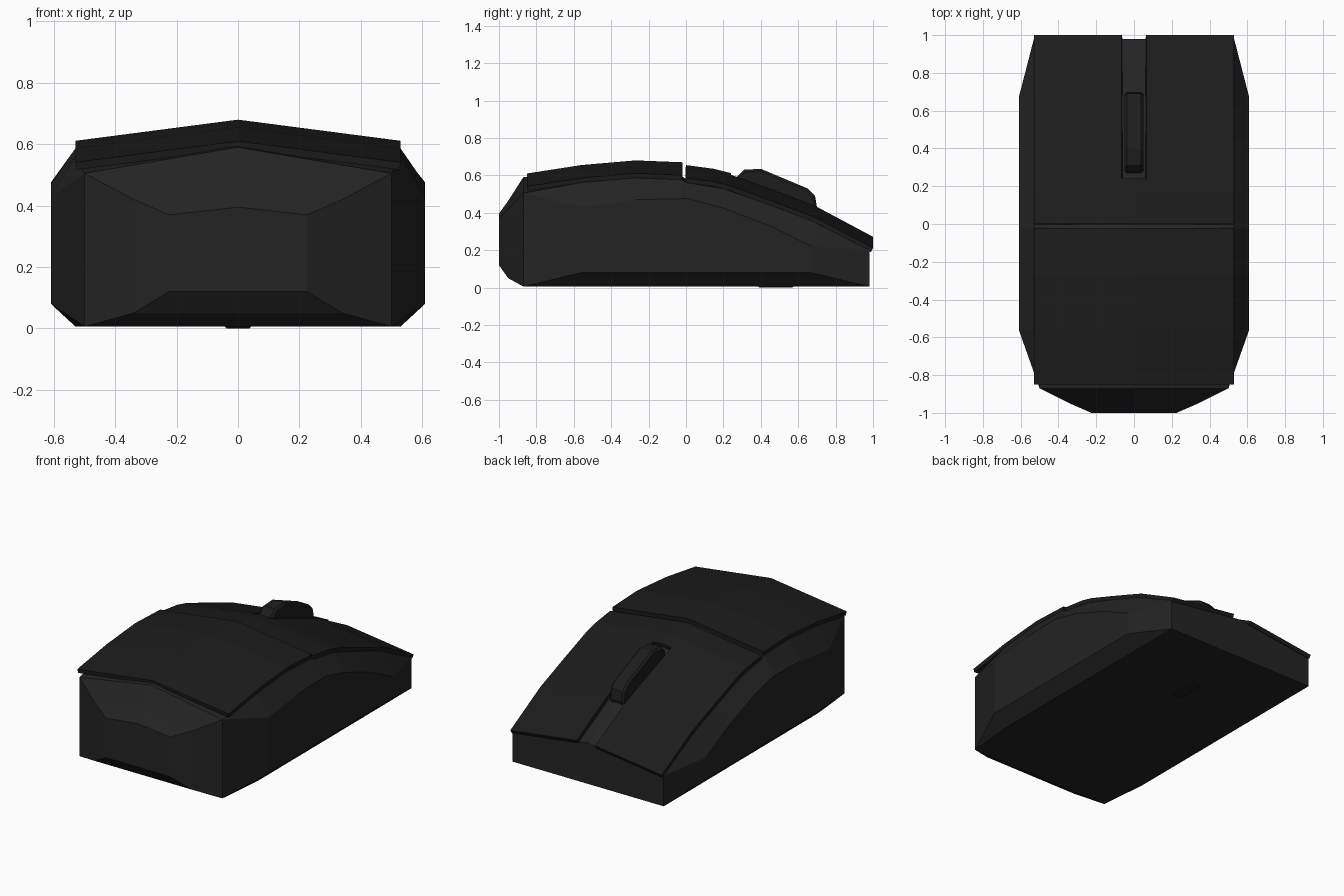
import bpy, bmesh

cube = bpy.data.objects.get("Cube")
if cube:
    bpy.data.objects.remove(cube, do_unlink=True)


def material(name, value):
    m = bpy.data.materials.new(name)
    m.use_nodes = True
    colour = (value, value, value, 1)
    m.diffuse_color = colour
    m.node_tree.nodes["Principled BSDF"].inputs["Base Color"].default_value = colour
    return m


BODY = material("charcoal body", 0.017)
SHELL = material("black shell", 0.0115)
WHEEL = material("black wheel", 0.012)


def finish(bm, name, mat):
    bmesh.ops.remove_doubles(bm, verts=bm.verts, dist=0.0005)
    bmesh.ops.recalc_face_normals(bm, faces=bm.faces)
    mesh = bpy.data.meshes.new(name)
    bm.to_mesh(mesh)
    bm.free()
    mesh.materials.append(mat)
    obj = bpy.data.objects.new(name, mesh)
    bpy.context.collection.objects.link(obj)
    return obj


# Ridge line of the roof, as (y, z); the roof slopes down to both sides
PALM = [(-0.85, 0.61), (-0.56, 0.655), (-0.27, 0.68), (-0.02, 0.67)]
BUTTONS = [(0, 0.655), (0.15, 0.635), (0.24, 0.612), (0.45, 0.535), (0.7, 0.44), (1, 0.28)]
RIDGE = PALM + BUTTONS
EDGE = 0.53
SLOPE = 0.13
THICK = 0.025


def ridge(y):
    for (y0, z0), (y1, z1) in zip(RIDGE, RIDGE[1:]):
        if y <= y1:
            return z0 + (z1 - z0) * (y - y0) / (y1 - y0)
    return RIDGE[-1][1]


# Body: lofted half-sections, mirrored in x
def main_section(y, z_up, groove=0):
    z = ridge(y) - THICK
    return y, [(EDGE, 0.006), (0.61, 0.08), (0.61, z_up),
               (EDGE, z - SLOPE * EDGE), (0, z - groove)]


def end_section(y, w, low, up, centre):
    return y, [(w, low), (w, low), (w, up), (w, up), (0, centre)]


sections = [
    end_section(-1, 0.225, 0.12, 0.37, 0.395),
    end_section(-0.95, 0.34, 0.05, 0.42, 0.465),
    end_section(-0.87, 0.5, 0.006, 0.505, 0.59),
    main_section(-0.56, 0.43),
    main_section(-0.27, 0.47),
    main_section(-0.03, 0.475),
    main_section(-0.02, 0.475, 0.05),
    main_section(0, 0.475, 0.05),
    main_section(0.01, 0.475),
    main_section(0.2, 0.425),
    main_section(0.45, 0.33),
    main_section(0.67, 0.22),
    end_section(0.98, EDGE, 0.006, 0.2, 0.265),
]

bm = bmesh.new()
rings = []
for y, half in sections:
    loop = half + [(-x, z) for x, z in reversed(half[:-1])]
    rings.append([bm.verts.new((x, y, z)) for x, z in loop])
n = len(rings[0])
for a, b in zip(rings, rings[1:]):
    for i in range(n):
        j = (i + 1) % n
        bm.faces.new((a[i], a[j], b[j], b[i]))
bm.faces.new(rings[0])
bm.faces.new(rings[-1])
finish(bm, "mouse_body", BODY)


# Roof shells: sheets on the ridge line with a slot left open for the wheel
def shell(name, line, slot_start):
    bm = bmesh.new()
    xs = [-EDGE, -0.065, 0, 0.065, EDGE]
    rows = [[bm.verts.new((x, y, z - SLOPE * abs(x))) for x in xs] for y, z in line]
    for r in range(len(rows) - 1):
        for c in range(len(xs) - 1):
            if line[r][0] >= slot_start and c in (1, 2):
                continue
            bm.faces.new((rows[r][c], rows[r][c + 1], rows[r + 1][c + 1], rows[r + 1][c]))
    loose = [v for v in bm.verts if not v.link_faces]
    bmesh.ops.delete(bm, geom=loose, context='VERTS')
    obj = finish(bm, name, SHELL)
    if obj.data.polygons[0].normal.z < 0:
        obj.data.flip_normals()
    solid = obj.modifiers.new("thickness", 'SOLIDIFY')
    solid.thickness = THICK
    solid.offset = -1


shell("palm_shell", PALM, 5)
shell("button_shell", BUTTONS, 0.24)

# Scroll wheel: slanted slab running down through the body to the base
profile = [(0.27, 0.59), (0.31, 0.63), (0.4, 0.635), (0.65, 0.53),
           (0.69, 0.49), (0.7, 0.43), (0.58, 0), (0.38, 0)]
bm = bmesh.new()
face = bm.faces.new([bm.verts.new((-0.05, y, z)) for y, z in profile])
grown = bmesh.ops.extrude_face_region(bm, geom=[face])
bmesh.ops.translate(bm, vec=(0.1, 0, 0),
                    verts=[v for v in grown["geom"] if isinstance(v, bmesh.types.BMVert)])
wheel = finish(bm, "scroll_wheel", WHEEL)
bevel = wheel.modifiers.new("rim", 'BEVEL')
bevel.width = 0.012
bevel.segments = 1
bevel.limit_method = 'ANGLE'
bevel.angle_limit = 1.2
